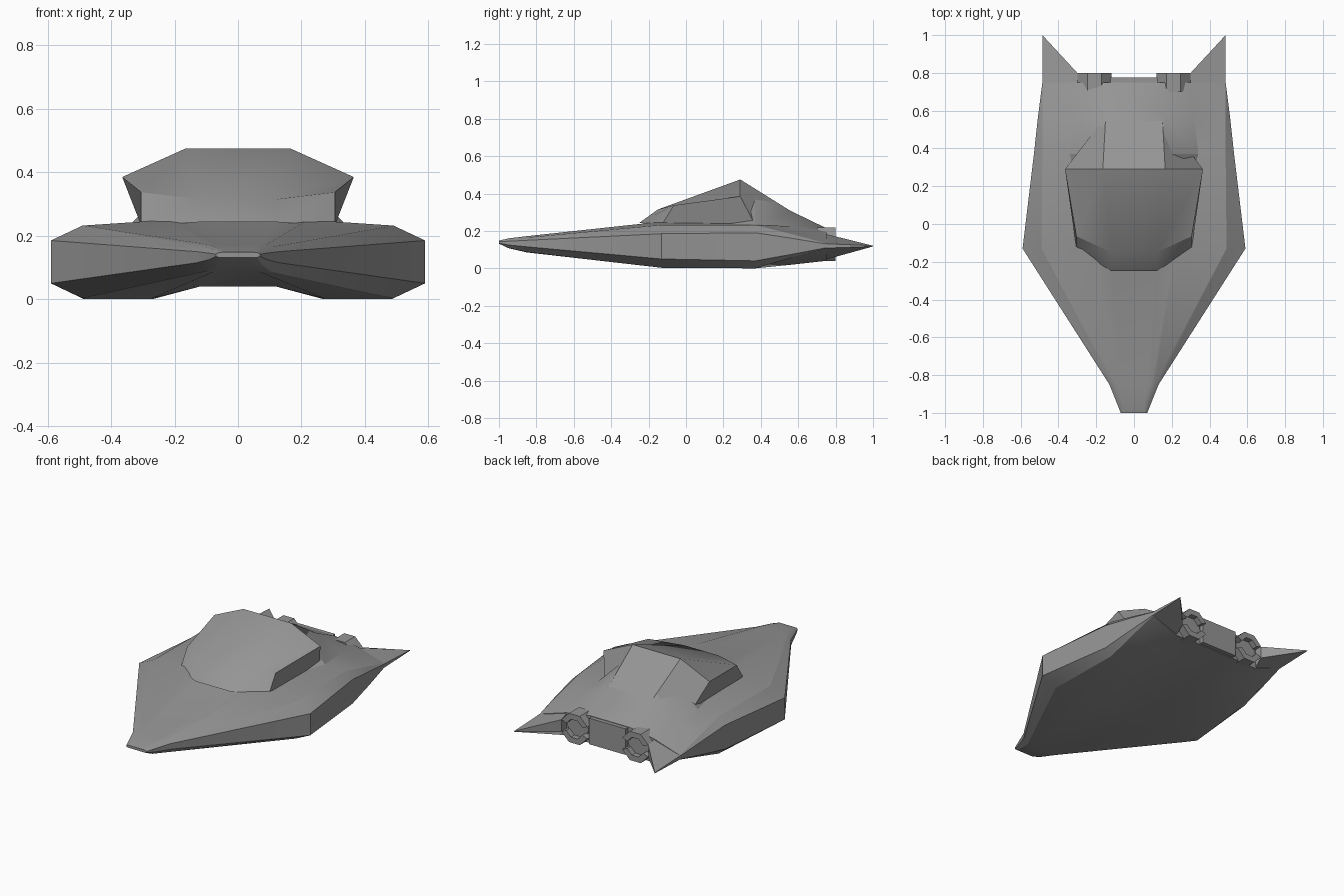
import bpy, bmesh, math

cube = bpy.data.objects.get("Cube")
if cube:
    bpy.data.objects.remove(cube)

grey = bpy.data.materials.new("hull_grey")
grey.use_nodes = True
COLOUR = (0.3, 0.3, 0.3, 1)
grey.diffuse_color = COLOUR
grey.node_tree.nodes["Principled BSDF"].inputs["Base Color"].default_value = COLOUR


def finish(name, bm, angle=20):
    bmesh.ops.remove_doubles(bm, verts=bm.verts, dist=0.0005)
    bmesh.ops.recalc_face_normals(bm, faces=bm.faces)
    mesh = bpy.data.meshes.new(name)
    bm.to_mesh(mesh)
    bm.free()
    mesh.materials.append(grey)
    obj = bpy.data.objects.new(name, mesh)
    bpy.context.collection.objects.link(obj)
    bpy.ops.object.select_all(action='DESELECT')
    obj.select_set(True)
    bpy.context.view_layer.objects.active = obj
    bpy.ops.object.shade_smooth_by_angle(angle=math.radians(angle))
    return obj


def loft(name, rings, angle=20):
    """Skin a list of closed rings and cap both ends."""
    bm = bmesh.new()
    loops = [[bm.verts.new(p) for p in ring] for ring in rings]
    n = len(loops[0])
    for a, b in zip(loops, loops[1:]):
        for i in range(n):
            j = (i + 1) % n
            bm.faces.new((a[i], a[j], b[j], b[i]))
    bm.faces.new(loops[0])
    bm.faces.new(loops[-1])
    return finish(name, bm, angle)


def mirrored(y, half):
    """Full ring from a right-hand half profile, belly to spine."""
    return [(x, y, z) for x, z in half] + [(-x, y, z) for x, z in reversed(half)]


# Hull: half profiles run belly, chine, side, shoulder, spine
hull = [
    (-1.0, [(.04, .132), (.05, .132), (.06, .132), (.07, .135), (.07, .142), (.06, .147), (.05, .148), (.04, .148)]),
    (-.95, [(.05, .108), (.06, .108), (.075, .11), (.09, .125), (.09, .145), (.075, .157), (.06, .16), (.05, .16)]),
    (-.85, [(.07, .085), (.08, .085), (.10, .088), (.13, .115), (.13, .15), (.11, .165), (.09, .172), (.07, .172)]),
    (-.13, [(.12, .04), (.27, .003), (.49, .003), (.59, .05), (.59, .185), (.49, .232), (.22, .25), (.12, .245)]),
    (.37, [(.12, .04), (.27, .0), (.485, .0), (.53, .04), (.53, .19), (.485, .232), (.34, .235), (.16, .41)]),
    (.57, [(.12, .04), (.28, .02), (.485, .057), (.508, .076), (.508, .16), (.485, .182), (.32, .225), (.16, .302)]),
    (.75, [(.12, .045), (.30, .04), (.483, .107), (.485, .11), (.485, .13), (.483, .133), (.30, .19), (.14, .215)]),
]
loft("hull", [mirrored(y, half) for y, half in hull], 24)

# Tail block between the engines
loft("tail_block", [mirrored(y, [(.125, .05), (.125, .212)]) for y in (.70, .775)])

# Cabin: overhanging side walls, sloping roof and front lip
bm = bmesh.new()
rows = [
    [(.12, -.25, .243), (.305, -.13, .232)],
    [(.12, -.15, .315), (.305, -.065, .337)],
    [(.165, .29, .475), (.365, .29, .385)],
    [(.15, .57, .30), (.305, .37, .232)],
]
right = [[bm.verts.new(p) for p in row] for row in rows]
left = [[bm.verts.new((-x, y, z)) for x, y, z in row] for row in rows]
for k in range(3):
    bm.faces.new((right[k][0], right[k][1], right[k + 1][1], right[k + 1][0]))
    bm.faces.new((left[k][1], left[k][0], left[k + 1][0], left[k + 1][1]))
    bm.faces.new((left[k][0], right[k][0], right[k + 1][0], left[k + 1][0]))
for side in (right, left):
    bm.faces.new([row[1] for row in side])
finish("cabin", bm, 24)

for side, label in ((1, "left"), (-1, "right")):
    # Swept tail fin
    outline = [(.30, .74, .185, .045), (.485, .74, .132, .108),
               (.485, 1.0, .121, .117), (.30, .80, .165, .09)]
    loft(label + "_fin", [[(side * x, y, top) for x, y, top, low in outline],
                          [(side * x, y, low) for x, y, top, low in outline]])

    # Engine core, recessed behind a split nozzle ring
    def arc(radius, y, start, end, steps):
        angles = [math.radians(start + (end - start) * i / steps) for i in range(steps + 1)]
        return [(side * .21 + radius * math.cos(a), y, .13 + radius * math.sin(a)) for a in angles]

    loft(label + "_engine_core", [arc(.075, y, 0, 315, 7) for y in (.66, .765)])
    for start, part in ((22.5, "upper"), (202.5, "lower")):
        rings = [arc(.097, y, start, start + 135, 3) + arc(.06, y, start + 135, start, 3)
                 for y in (.70, .80)]
        loft(label + "_" + part + "_nozzle", rings)
